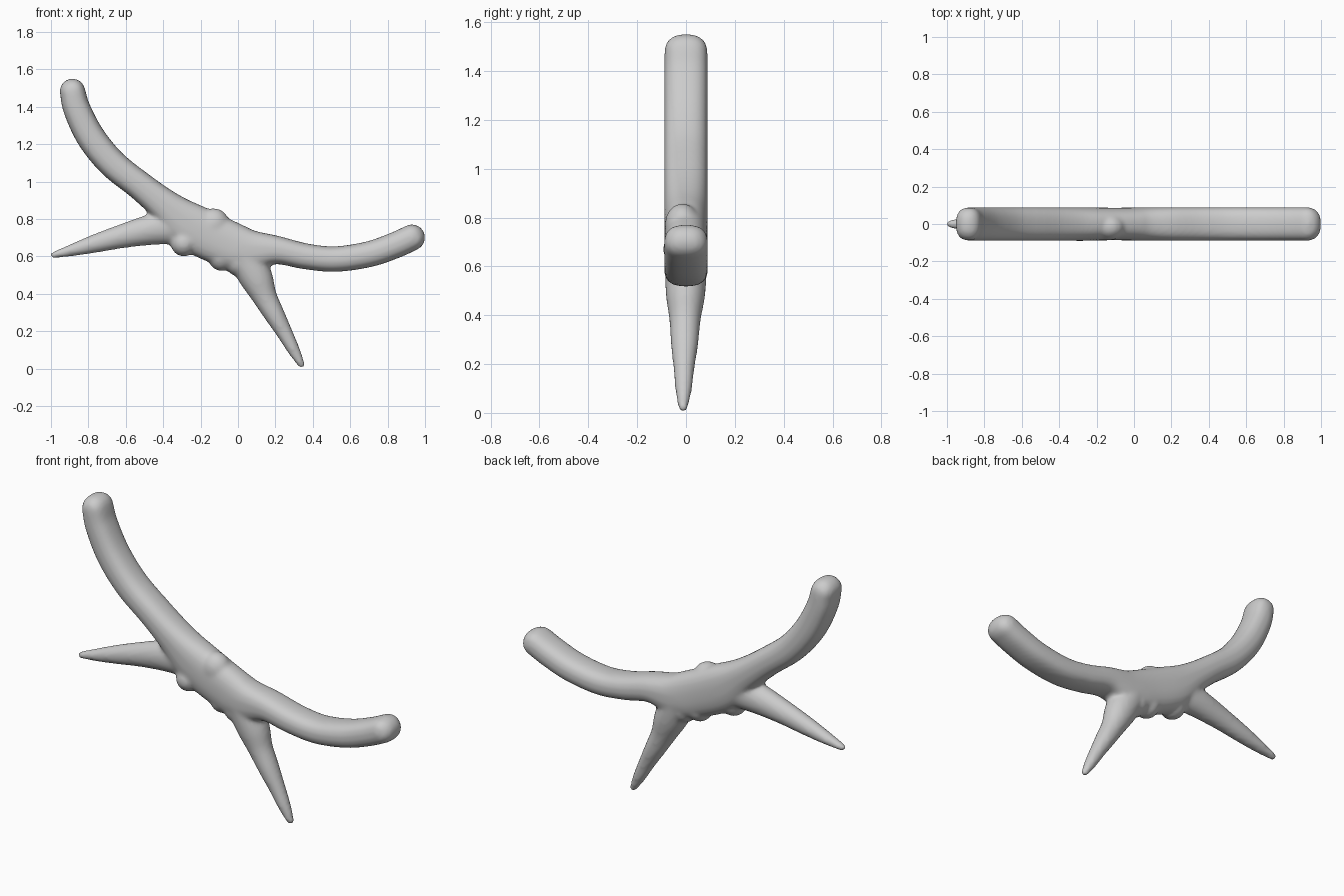
import bpy, bmesh, math
from mathutils import Vector

if "Cube" in bpy.data.objects:
    bpy.data.objects.remove(bpy.data.objects["Cube"])

SIDES = 32
grey = bpy.data.materials.new("plain grey")
grey.diffuse_color = (0.6, 0.6, 0.6, 1)
grey.use_nodes = True
grey.node_tree.nodes["Principled BSDF"].inputs["Base Color"].default_value = grey.diffuse_color

bm = bmesh.new()


def spline(pts, t):
    """Catmull-Rom interpolation through stations."""
    i = min(int(t), len(pts) - 2)
    u = t - i
    p1, p2 = Vector(pts[i]), Vector(pts[i + 1])
    p0 = Vector(pts[i - 1]) if i else 2 * p1 - p2
    p3 = Vector(pts[i + 2]) if i + 2 < len(pts) else 2 * p2 - p1
    return 0.5 * (2 * p1 + (p2 - p0) * u + (2 * p0 - 5 * p1 + 4 * p2 - p3) * u * u
                  + (3 * p1 - p0 - 3 * p2 + p3) * u ** 3)


def limb(stations, y_end=0.0, power=0.8):
    """Round-ended sweep; station = x, z, half width, half depth."""
    n = (len(stations) - 1) * 8
    path = [spline(stations, k / 8) for k in range(n + 1)]
    rings = []
    for k, s in enumerate(path):
        d = path[min(k + 1, n)] - path[max(k - 1, 0)]
        d = Vector((d[0], d[1])).normalized()
        y = y_end * k / n
        rings.append((Vector((s[0], s[1])), d, s[2], s[3], y))

    # rounded caps at both ends
    def cap(ring, sign):
        c, d, w, h, y = ring
        out = []
        for j in range(1, 7):
            a = j * math.radians(86) / 6
            inset = w * (1 - math.cos(a))
            out.append((c + sign * d * w * math.sin(a), d, w - inset,
                        max(h - inset * 1.1, h * 0.05), y))
        return out
    rings = cap(rings[0], -1)[::-1] + rings + cap(rings[-1], 1)

    loops = []
    for c, d, w, h, y in rings:
        loop = []
        for j in range(SIDES):
            a = math.tau * j / SIDES
            ca, sa = math.cos(a), math.sin(a)
            u = math.copysign(abs(ca) ** power, ca) * w
            v = math.copysign(abs(sa) ** power, sa) * h
            loop.append(bm.verts.new((c.x - d.y * u, y + v, c.y + d.x * u)))
        loops.append(loop)
    for a, b in zip(loops, loops[1:]):
        for j in range(SIDES):
            k = (j + 1) % SIDES
            bm.faces.new((a[j], a[k], b[k], b[j]))
    bm.faces.new(loops[0][::-1])
    bm.faces.new(loops[-1])


def lump(x, y, z, rx, ry, rz):
    """Swelling on the trunk."""
    new = bmesh.ops.create_uvsphere(bm, u_segments=24, v_segments=16, radius=1)["verts"]
    for v in new:
        v.co = (x + v.co.x * rx, y + v.co.y * ry, z + v.co.z * rz)


# long curved branch running from the high tip through the trunk to the low tip
limb([(-0.885, 1.483, 0.068, 0.088), (-0.86, 1.385, 0.073, 0.089),
      (-0.785, 1.235, 0.077, 0.089), (-0.67, 1.095, 0.077, 0.089),
      (-0.52, 0.975, 0.077, 0.089), (-0.39, 0.87, 0.09, 0.089),
      (-0.26, 0.765, 0.125, 0.089), (-0.10, 0.685, 0.128, 0.087),
      (0.04, 0.635, 0.118, 0.089), (0.20, 0.635, 0.077, 0.089),
      (0.36, 0.601, 0.069, 0.089), (0.52, 0.586, 0.068, 0.089),
      (0.70, 0.612, 0.069, 0.089), (0.84, 0.660, 0.070, 0.089),
      (0.93, 0.701, 0.070, 0.089)])

# left thorn
limb([(-0.30, 0.765, 0.10, 0.075), (-0.46, 0.744, 0.083, 0.070),
      (-0.62, 0.708, 0.064, 0.058), (-0.76, 0.670, 0.050, 0.048),
      (-0.88, 0.636, 0.034, 0.037), (-0.985, 0.608, 0.018, 0.022)], power=1)

# right thorn
limb([(0.04, 0.60, 0.10, 0.087), (0.10, 0.48, 0.088, 0.080),
      (0.145, 0.38, 0.066, 0.064), (0.20, 0.28, 0.054, 0.056),
      (0.25, 0.19, 0.043, 0.044), (0.30, 0.095, 0.033, 0.034),
      (0.338, 0.024, 0.020, 0.021)], -0.012, 1)

# swellings on the trunk
lump(-0.13, -0.015, 0.77, 0.085, 0.072, 0.088)
lump(-0.29, -0.02, 0.67, 0.07, 0.075, 0.07)
lump(-0.21, 0.0, 0.67, 0.06, 0.07, 0.068)
lump(-0.09, 0.0, 0.60, 0.07, 0.075, 0.078)
lump(0.0, 0.0, 0.57, 0.07, 0.08, 0.075)
lump(-0.40, 0.0, 0.74, 0.07, 0.07, 0.075)

bmesh.ops.recalc_face_normals(bm, faces=bm.faces)
mesh = bpy.data.meshes.new("forked_branch")
bm.to_mesh(mesh)
bm.free()
mesh.materials.append(grey)
branch = bpy.data.objects.new("forked_branch", mesh)
bpy.context.collection.objects.link(branch)

# fuse the limbs into one skin and soften the joints
fuse = branch.modifiers.new("fuse", "REMESH")
fuse.mode = "VOXEL"
fuse.voxel_size = 0.011
fuse.use_smooth_shade = True
soften = branch.modifiers.new("soften", "SMOOTH")
soften.factor = 0.5
soften.iterations = 8
